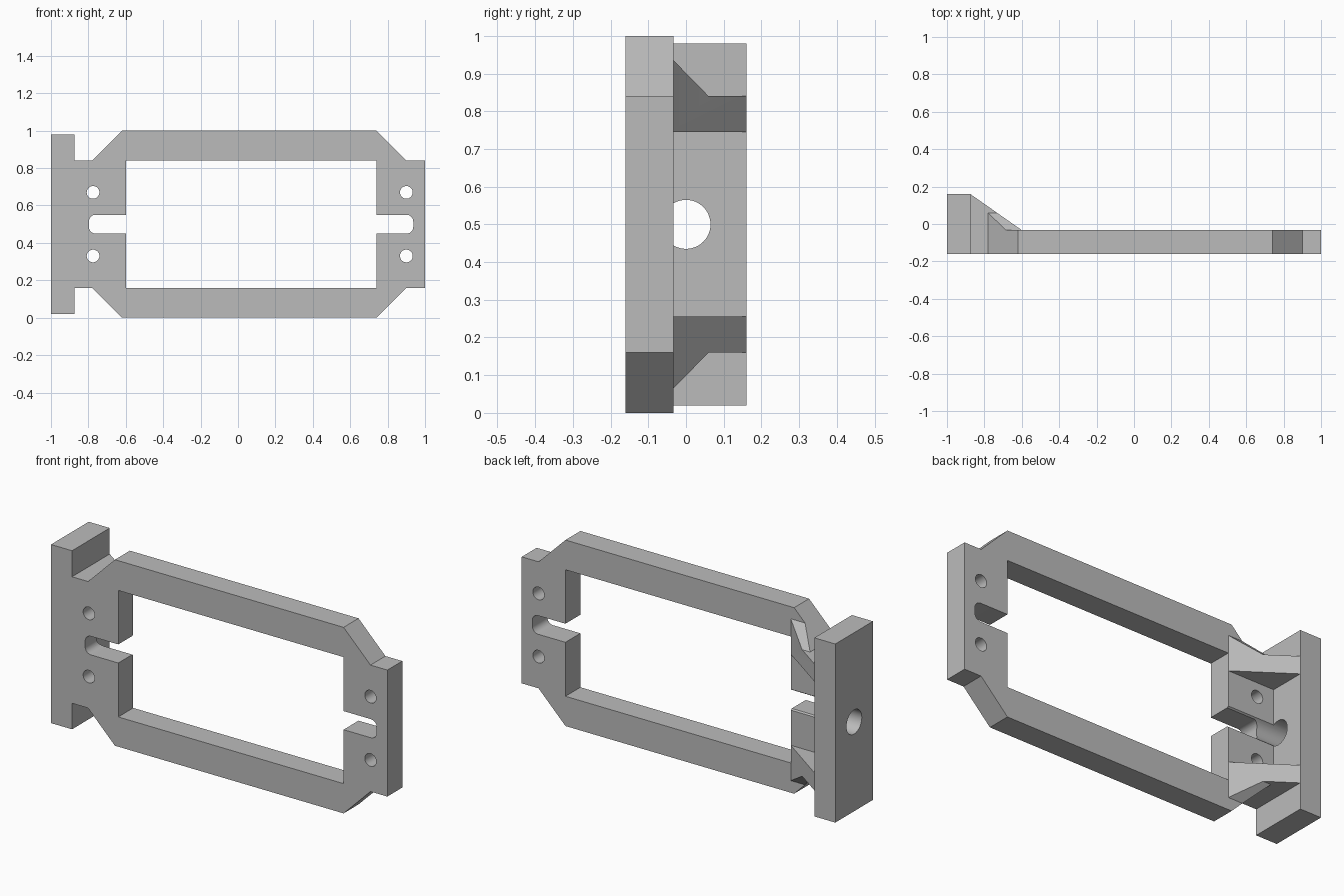
import bpy, bmesh, math
from mathutils import Vector

cube = bpy.data.objects.get("Cube")
if cube:
    bpy.data.objects.remove(cube, do_unlink=True)

FRONT, BACK, MID = -0.16, -0.033, 0.5
FLANGE, EDGE = -0.875, -0.6          # inner face of flange, left edge of window

grey = bpy.data.materials.new("plain grey")
grey.use_nodes = True
colour = (0.5, 0.5, 0.5, 1)
grey.diffuse_color = colour
grey.node_tree.nodes["Principled BSDF"].inputs["Base Color"].default_value = colour


def finish(name, bm):
    bmesh.ops.recalc_face_normals(bm, faces=bm.faces)
    mesh = bpy.data.meshes.new(name)
    bm.to_mesh(mesh)
    bm.free()
    mesh.materials.append(grey)
    obj = bpy.data.objects.new(name, mesh)
    bpy.context.collection.objects.link(obj)
    return obj


def extrude(name, points, vector):
    """Prism from a closed outline of 3D points."""
    bm = bmesh.new()
    face = bm.faces.new([bm.verts.new(p) for p in points])
    moved = bmesh.ops.extrude_face_region(bm, geom=[face])["geom"]
    bmesh.ops.translate(bm, vec=vector, verts=[v for v in moved if isinstance(v, bmesh.types.BMVert)])
    return finish(name, bm)


def front_prism(name, outline, y0, y1):
    return extrude(name, [(x, y0, z) for x, z in outline], Vector((0, y1 - y0, 0)))


def rect(x0, x1, z0, z1):
    return [(x0, z0), (x1, z0), (x1, z1), (x0, z1)]


def circle(cx, cz, r, n=32):
    return [(cx + r * math.cos(math.tau * i / n), cz + r * math.sin(math.tau * i / n)) for i in range(n)]


def hull(name, points):
    bm = bmesh.new()
    for p in points:
        bm.verts.new(p)
    bmesh.ops.convex_hull(bm, input=bm.verts)
    bmesh.ops.dissolve_limit(bm, angle_limit=0.01, verts=bm.verts, edges=bm.edges)
    return finish(name, bm)


def combine(target, tool, operation):
    tool.hide_render = True
    mod = target.modifiers.new(operation.lower(), "BOOLEAN")
    mod.operation, mod.solver, mod.object = operation, "EXACT", tool
    bpy.context.view_layer.objects.active = target
    bpy.ops.object.modifier_apply(modifier=mod.name)
    bpy.data.objects.remove(tool, do_unlink=True)


# Frame plate with chamfered corners, mirrored about mid height
upper = [(1, 0.84), (0.9, 0.84), (0.74, 1), (-0.62, 1), (-0.78, 0.84), (-0.94, 0.84)]
outline = upper + [(x, 1 - z) for x, z in reversed(upper)]
bracket = front_prism("mounting_bracket", outline, FRONT, BACK)

# End flange
flange = front_prism("end_flange", rect(-1, FLANGE, 0.02, 0.98), FRONT, 0.16)
combine(bracket, flange, "UNION")

# Gussets: a triangular web plus a sloped toe under the chamfer
sink = 0.02
slope = (0.16 - BACK) / (EDGE - FLANGE)
toe_y = 0.06
toe_x = EDGE - (toe_y - BACK) / slope
web = [(FLANGE, 0.16), (EDGE, BACK), (EDGE, BACK - sink), (FLANGE - sink, BACK - sink), (FLANGE - sink, 0.16)]
toe = [(EDGE, BACK, 0.935), (-0.685, BACK, 0.935), (toe_x, toe_y, 0.84), (-0.78, toe_y, 0.84),
       (EDGE, BACK, 0.84), (-0.78, BACK, 0.84)]
toe += [(x, BACK - sink, z) for x, y, z in toe if y == BACK]
for flip in (False, True):
    def side(p):
        return (p[0], p[1], 1 - p[2] if flip else p[2])
    prism = extrude("gusset_web", [side((x, y, 0.745)) for x, y in web],
                    Vector((0, 0, -0.095 if flip else 0.095)))
    combine(prism, hull("gusset_toe", [side(p) for p in toe]), "UNION")
    combine(bracket, prism, "UNION")

# Window
combine(bracket, front_prism("window_cutter", rect(EDGE, 0.74, 0.16, 0.84), -1, BACK + 0.0005), "DIFFERENCE")


# Rounded slots and screw holes at both ends
def slot(end, mouth, r=0.035):
    s = 1 if mouth > end else -1
    pts = [(mouth, MID - 0.05)]
    for sign in (-1, 1):
        arc = []
        for i in range(9):
            a = math.pi / 2 * i / 8
            arc.append((end + s * r * (1 - math.sin(a)), MID + sign * (0.05 - r + r * math.cos(a))))
        pts += arc if sign < 0 else arc[::-1]
    return pts + [(mouth, MID + 0.05)]


for hole_x, end, mouth in ((-0.775, -0.797, -0.55), (0.9, 0.937, 0.7)):
    combine(bracket, front_prism("slot_cutter", slot(end, mouth), -1, 1), "DIFFERENCE")
    for z in (0.33, 0.67):
        combine(bracket, front_prism("screw_cutter", circle(hole_x, z, 0.034), -1, 1), "DIFFERENCE")

# Cable hole through the flange, grooving the back of the plate
cable = extrude("cable_cutter", [(-1.1, y, z) for y, z in circle(0, MID, 0.065, 48)], Vector((0.55, 0, 0)))
combine(bracket, cable, "DIFFERENCE")

# Smooth the round holes, keep the edges sharp
bpy.ops.object.select_all(action="DESELECT")
bracket.select_set(True)
bpy.context.view_layer.objects.active = bracket
bpy.ops.object.shade_smooth_by_angle(angle=math.radians(25))
